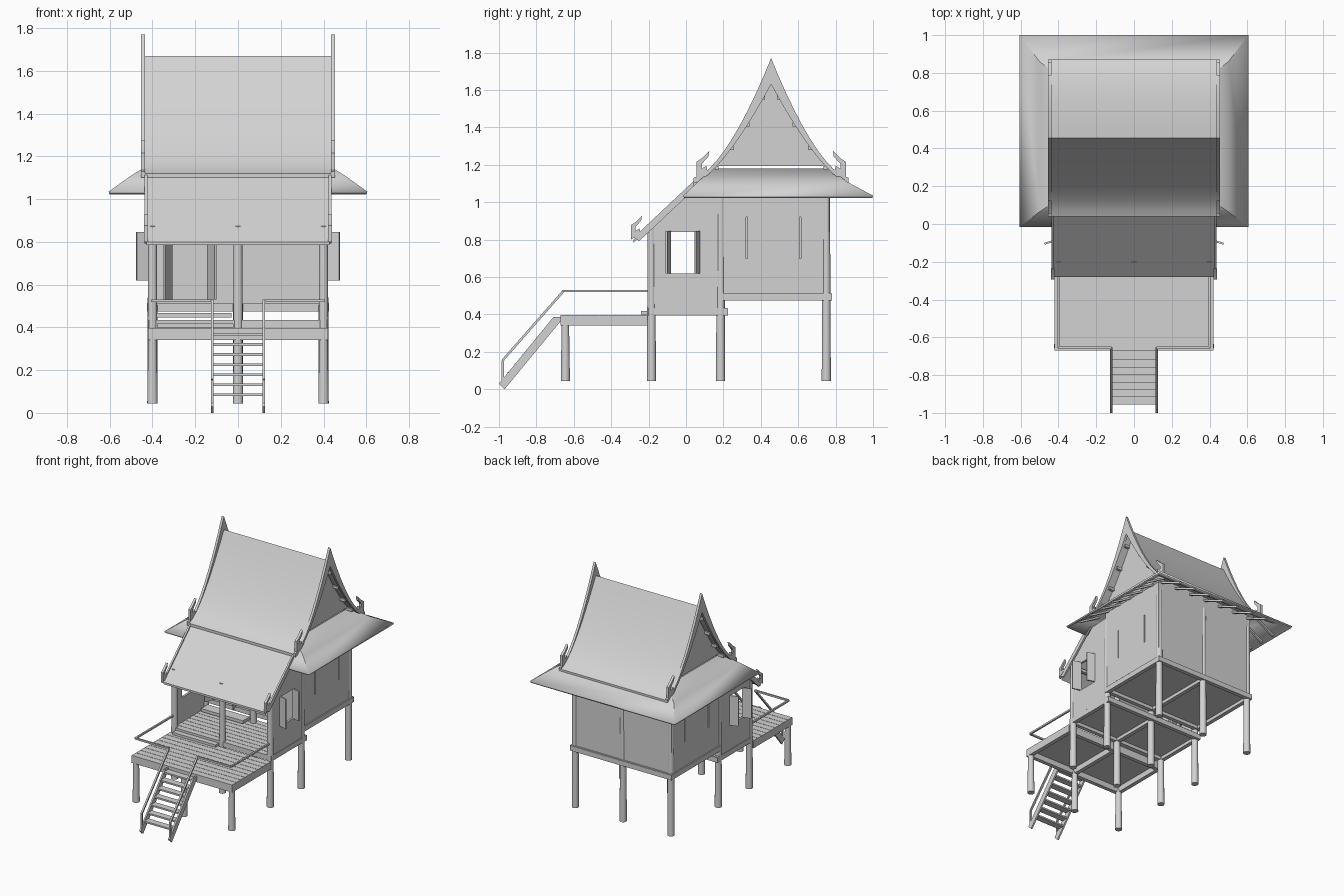
import bpy, bmesh
from mathutils import Vector, Matrix
from math import pi

cube = bpy.data.objects.get("Cube")
if cube:
    bpy.data.objects.remove(cube, do_unlink=True)

grey = bpy.data.materials.new("plain_grey")
grey.use_nodes = True
grey.diffuse_color = (0.65, 0.65, 0.65, 1)
grey.node_tree.nodes["Principled BSDF"].inputs["Base Color"].default_value = (0.65, 0.65, 0.65, 1)
parts = []
SIDES = ((-1, "right"), (1, "left"))


def finish(name, bm):
    bmesh.ops.recalc_face_normals(bm, faces=bm.faces)
    mesh = bpy.data.meshes.new(name)
    bm.to_mesh(mesh)
    bm.free()
    mesh.materials.append(grey)
    obj = bpy.data.objects.new(name, mesh)
    bpy.context.collection.objects.link(obj)
    parts.append(obj)
    return obj


def prism(name, points, along):
    """Polygon pushed along a vector."""
    bm = bmesh.new()
    face = bm.faces.new([bm.verts.new(p) for p in points])
    ext = bmesh.ops.extrude_face_region(bm, geom=[face], use_keep_orig=True)
    moved = [g for g in ext["geom"] if isinstance(g, bmesh.types.BMVert)]
    bmesh.ops.translate(bm, verts=moved, vec=along)
    return finish(name, bm)


def slab(name, yz, x0, x1):
    return prism(name, [(x0, y, z) for y, z in yz], (x1 - x0, 0, 0))


def box(name, x0, x1, y0, y1, z0, z1):
    return slab(name, [(y0, z0), (y1, z0), (y1, z1), (y0, z1)], x0, x1)


def leaf(name, a, b, z0, z1, t=0.01):
    """Upright panel from plan point a to plan point b."""
    a, b = Vector((*a, z0)), Vector((*b, z0))
    side = (b - a).cross(Vector((0, 0, 1))).normalized() * t / 2
    return prism(name, [a + side, b + side, b - side, a - side], (0, 0, z1 - z0))


def bar(name, a, b, r, r2=None, n=4):
    a, b = Vector(a), Vector(b)
    d = b - a
    turn = d.to_track_quat('Z', 'Y').to_matrix().to_4x4()
    m = Matrix.Translation((a + b) / 2) @ turn @ Matrix.Rotation(pi / n, 4, 'Z')
    bm = bmesh.new()
    bmesh.ops.create_cone(bm, cap_ends=True, segments=n, radius1=r,
                          radius2=r2 or r, depth=d.length, matrix=m)
    return finish(name, bm)


def cut(obj, *size):
    cutter = box("cutter", *size)
    parts.remove(cutter)
    mod = obj.modifiers.new("opening", 'BOOLEAN')
    mod.operation, mod.solver, mod.object = 'DIFFERENCE', 'EXACT', cutter
    graph = bpy.context.evaluated_depsgraph_get()
    graph.update()
    mesh = bpy.data.meshes.new_from_object(obj.evaluated_get(graph))
    obj.modifiers.clear()
    obj.data = mesh
    bpy.data.objects.remove(cutter, do_unlink=True)


# Columns
for y, top in ((-0.645, 0.36), (-0.185, 0.875), (0.185, 1.06), (0.75, 1.06)):
    for x in (-0.4, 0, 0.4):
        bar("column", (x, y, 0.045), (x, y, top), 0.025, 0.02, 16)


# Floors: thin boards framed by beams
def floor(name, w, y0, y1, z0, z1, beam=0.03):
    box(name + "_boards", -w + 0.005, w - 0.005, y0 + 0.005, y1 - 0.005, z1 - 0.015, z1 - 0.002)
    for x in (-w, -beam / 2, w - beam):
        box(name + "_long_beam", x, x + beam, y0, y1, z0, z1 - 0.003)
    for y in (y0, y1 - beam):
        box(name + "_cross_beam", -w, w, y, y + beam, z0, z1 - 0.003)
    step = (y1 - y0) / 9
    for i in range(9):
        box(name + "_plank", -w, w, y0 + i * step, y0 + (i + 1) * step - 0.003, z1 - 0.005, z1)


floor("deck", 0.42, -0.67, -0.205, 0.34, 0.397)
floor("porch_floor", 0.42, -0.2, 0.225, 0.395, 0.435)
floor("room_floor", 0.425, 0.19, 0.78, 0.475, 0.515)
box("porch_step", -0.38, -0.02, -0.24, -0.2, 0.4, 0.418)
box("door_step", -0.38, -0.03, 0.1, 0.18, 0.445, 0.468)

# Stairs and railings
for s, side in SIDES:
    slab(side + "_stringer", [(-1, 0.03), (-0.97, 0), (-0.665, 0.37), (-0.67, 0.385), (-0.71, 0.385)],
         s * 0.114, s * 0.126)
    path = [(0.4, -0.19, 0.525), (0.4, -0.655, 0.525), (0.12, -0.655, 0.525),
            (0.12, -0.98, 0.155), (0.12, -0.98, 0.03)]
    path = [(s * x, y, z) for x, y, z in path]
    for a, b in zip(path, path[1:]):
        bar(side + "_handrail", a, b, 0.009)
for i in range(7):
    y, z = -0.93 + i * 0.039, 0.085 + i * 0.047
    box("stair_tread", -0.116, 0.116, y - 0.025, y + 0.025, z - 0.006, z + 0.006)

# Room walls with narrow shutter gaps, and a doorway to the porch
for s, side in SIDES:
    wall = box(side + "_room_wall", s * 0.398, s * 0.416, 0.185, 0.765, 0.51, 1.12)
    for y in (0.325, 0.61):
        x0, x1 = sorted((s * 0.404, s * 0.43))
        cut(wall, x0, x1, y - 0.004, y + 0.004, 0.7, 0.92)
box("back_wall", -0.4, 0.4, 0.75, 0.765, 0.51, 1.15)
front = box("room_front_wall", -0.4, 0.4, 0.18, 0.195, 0.51, 1.17)
cut(front, -0.32, -0.13, 0.1, 0.3, 0.53, 0.86)
leaf("right_door_leaf", (-0.31, 0.18), (-0.345, 0.09), 0.53, 0.86)
leaf("left_door_leaf", (-0.14, 0.18), (-0.105, 0.09), 0.53, 0.86)


# Porch sides with windows and open shutters
def porch_z(y, lift=0.0):
    return 1.10 + 0.94 * (y - 0.04) + lift


for s, side in SIDES:
    wall = slab(side + "_porch_wall",
                [(-0.19, 0.4), (0.19, 0.4), (0.19, 1.08), (0.02, porch_z(0.02, -0.01)),
                 (-0.19, porch_z(-0.19, -0.01))], s * 0.4, s * 0.416)
    cut(wall, -0.5, 0.5, -0.1, 0.072, 0.62, 0.84)
    for h, t in ((-0.085, -0.105), (0.07, 0.05)):
        leaf(side + "_shutter", (s * 0.412, h), (s * 0.475, t), 0.62, 0.845)
bar("porch_beam", (-0.41, -0.185, 0.855), (0.41, -0.185, 0.855), 0.016)

# Porch roof and its edge boards
slab("porch_roof", [(y, porch_z(y, d)) for y, d in
                    ((-0.28, 0), (0.06, 0), (0.06, -0.015), (-0.28, -0.015))], -0.428, 0.428)
hook = [(0, 0), (0, 0.09), (0.03, 0.11), (0.07, 0.15), (0.065, 0.12),
        (0.03, 0.08), (0.03, 0.055), (0.055, 0.07), (0.06, 0.04)]
for s, side in SIDES:
    slab(side + "_porch_edge_board", [(y, porch_z(y, d)) for y, d in
         ((-0.28, 0.012), (0.04, 0.012), (0.04, -0.035), (-0.25, -0.035))], s * 0.424, s * 0.437)
    slab(side + "_porch_finial", [(-0.295 + 0.85 * y, 0.8 + 0.85 * z) for y, z in hook],
         s * 0.422, s * 0.439)

# Main roof: concave slopes meeting at the ridge
RIDGE, HALF = 0.455, 0.415


def sweep(base, rise, power, n=10):
    return [(RIDGE + HALF * i / n, base + rise * (1 - abs(i) / n) ** power) for i in range(-n, n + 1)]


top = sweep(1.12, 0.55, 1.45)
under = sweep(1.10, 0.55, 1.45)
inner = sweep(1.10, 0.53, 1.45)
outer = sweep(1.13, 0.64, 1.6)
slab("main_roof", top + under[::-1], -0.44, 0.44)
gable = [p for p in inner if 0.13 < p[0] < 0.78]
for s, side in SIDES:
    slab(side + "_gable_wall", gable, s * 0.383, s * 0.395)
    slab(side + "_bargeboard", outer + inner[::-1], s * 0.436, s * 0.454)
    slab(side + "_front_finial", [(0.055 + y, 1.125 + z) for y, z in hook], s * 0.436, s * 0.454)
    slab(side + "_back_finial", [(2 * RIDGE - 0.055 - y, 1.125 + z) for y, z in hook],
         s * 0.436, s * 0.454)
for y, z in under[3:-3:2]:
    bar("purlin", (-0.437, y, z - 0.012), (0.437, y, z - 0.012), 0.014)

# Hipped skirt roof around the room
bm = bmesh.new()
rings = []
for w, y0, y1, z in ((0.605, -0.015, 1.0, 1.035), (0.5, 0.065, 0.86, 1.11), (0.385, 0.14, 0.77, 1.18)):
    rings.append([bm.verts.new(p) for p in ((-w, y0, z), (w, y0, z), (w, y1, z), (-w, y1, z))])
for low, high in zip(rings, rings[1:]):
    for i in range(4):
        j = (i + 1) % 4
        bm.faces.new((low[i], low[j], high[j], high[i]))
skirt = finish("skirt_roof", bm)
thick = skirt.modifiers.new("thickness", 'SOLIDIFY')
thick.thickness, thick.offset = 0.014, -1

# Rafters under the eaves
for i in range(7):
    for s, side in SIDES:
        y = 0.1 + i * 0.12
        bar(side + "_rafter", (s * 0.41, y, 1.125), (s * 0.58, y, 1.028), 0.01)
    x = -0.39 + i * 0.13
    bar("back_rafter", (x, 0.76, 1.125), (x, 0.97, 1.028), 0.01)

# Soft shading with crisp edges
for obj in bpy.context.selected_objects:
    obj.select_set(False)
for obj in parts:
    obj.select_set(True)
bpy.context.view_layer.objects.active = parts[0]
bpy.ops.object.shade_smooth_by_angle(angle=pi / 6)
